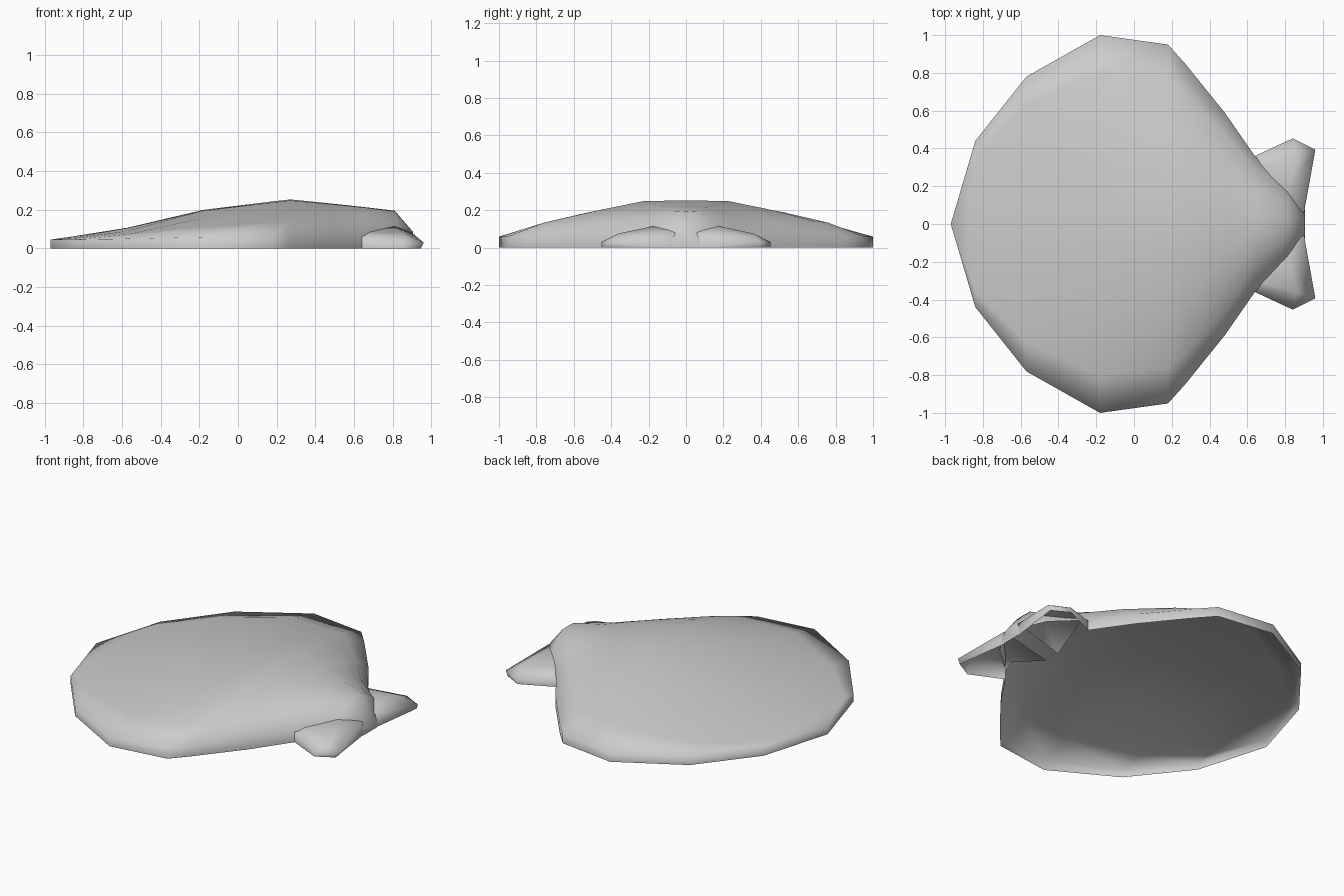
import bpy, bmesh

if "Cube" in bpy.data.objects:
    bpy.data.objects.remove(bpy.data.objects["Cube"])


def finish(name, bm):
    bmesh.ops.remove_doubles(bm, verts=bm.verts, dist=0.0005)
    bmesh.ops.recalc_face_normals(bm, faces=bm.faces)
    bm.normal_update()
    # open shells: make sure the outside faces up
    if sum(f.normal.z * f.calc_area() for f in bm.faces) < 0:
        bmesh.ops.reverse_faces(bm, faces=bm.faces)
    for f in bm.faces:
        f.smooth = True
    mesh = bpy.data.meshes.new(name)
    bm.to_mesh(mesh)
    bm.free()
    ob = bpy.data.objects.new(name, mesh)
    bpy.context.collection.objects.link(ob)
    return ob


# Flattened open shell: x, half width, rim height, crown height, fullness
stations = [
    (-0.97, 0.0, 0.045, 0.045, 0.0),
    (-0.84, 0.44, 0.045, 0.064, 0.0),
    (-0.57, 0.78, 0.050, 0.107, 0.0),
    (-0.18, 1.0, 0.058, 0.199, 0.0),
    (0.18, 0.95, 0.060, 0.243, 0.0),
    (0.27, 0.85, 0.060, 0.253, 0.1),
    (0.48, 0.59, 0.062, 0.232, 0.4),
    (0.64, 0.36, 0.065, 0.215, 0.5),
    (0.81, 0.21, 0.060, 0.195, 0.2),
    (0.905, 0.075, 0.040, 0.085, 0.2),
]
half = [(1.0, 0.0), (0.8, 0.40), (0.55, 0.70), (0.27, 0.97), (0.0, 1.0)]
arch = [(-f, t) for f, t in half] + half[-2::-1]

bm = bmesh.new()
rows = []
for x, w, rim, crown, full in stations:
    pts = [(x, -w, 0)]
    for f, t in arch:
        t += full * t * (1 - t)
        pts.append((x, f * w, rim + (crown - rim) * t))
    pts.append((x, w, 0))
    rows.append([bm.verts.new(p) for p in pts])
n = len(rows[0])
for k, (a, b) in enumerate(zip(rows, rows[1:])):
    # the rim wall is left out where the fins join
    span = range(1, n - 2) if k >= len(rows) - 3 else range(n - 1)
    for i in span:
        bm.faces.new((a[i], b[i], b[i + 1], a[i + 1]))
bm.faces.new(rows[-1])
finish("body", bm)

# Two short front fins, open underneath and towards the body
fin_points = [
    (0.64, 0.36, 0), (0.84, 0.453, 0), (0.945, 0.395, 0), (0.90, 0.06, 0),
    (0.60, 0.05, 0), (0.64, 0.36, 0.06), (0.84, 0.453, 0.03),
    (0.96, 0.393, 0.03), (0.86, 0.36, 0.075), (0.90, 0.06, 0.08),
    (0.80, 0.15, 0.12), (0.64, 0.30, 0.085),
]
for name, s in (("left_fin", 1), ("right_fin", -1)):
    bm = bmesh.new()
    for x, y, z in fin_points:
        bm.verts.new((x, s * y, z))
    bmesh.ops.convex_hull(bm, input=bm.verts)
    bm.normal_update()
    hidden = [f for f in bm.faces
              if f.normal.z < -0.9 or s * f.normal.y < -0.7 or f.normal.x < -0.75]
    bmesh.ops.delete(bm, geom=hidden, context='FACES')
    loose = [v for v in bm.verts if not v.link_faces]
    bmesh.ops.delete(bm, geom=loose, context='VERTS')
    finish(name, bm)
